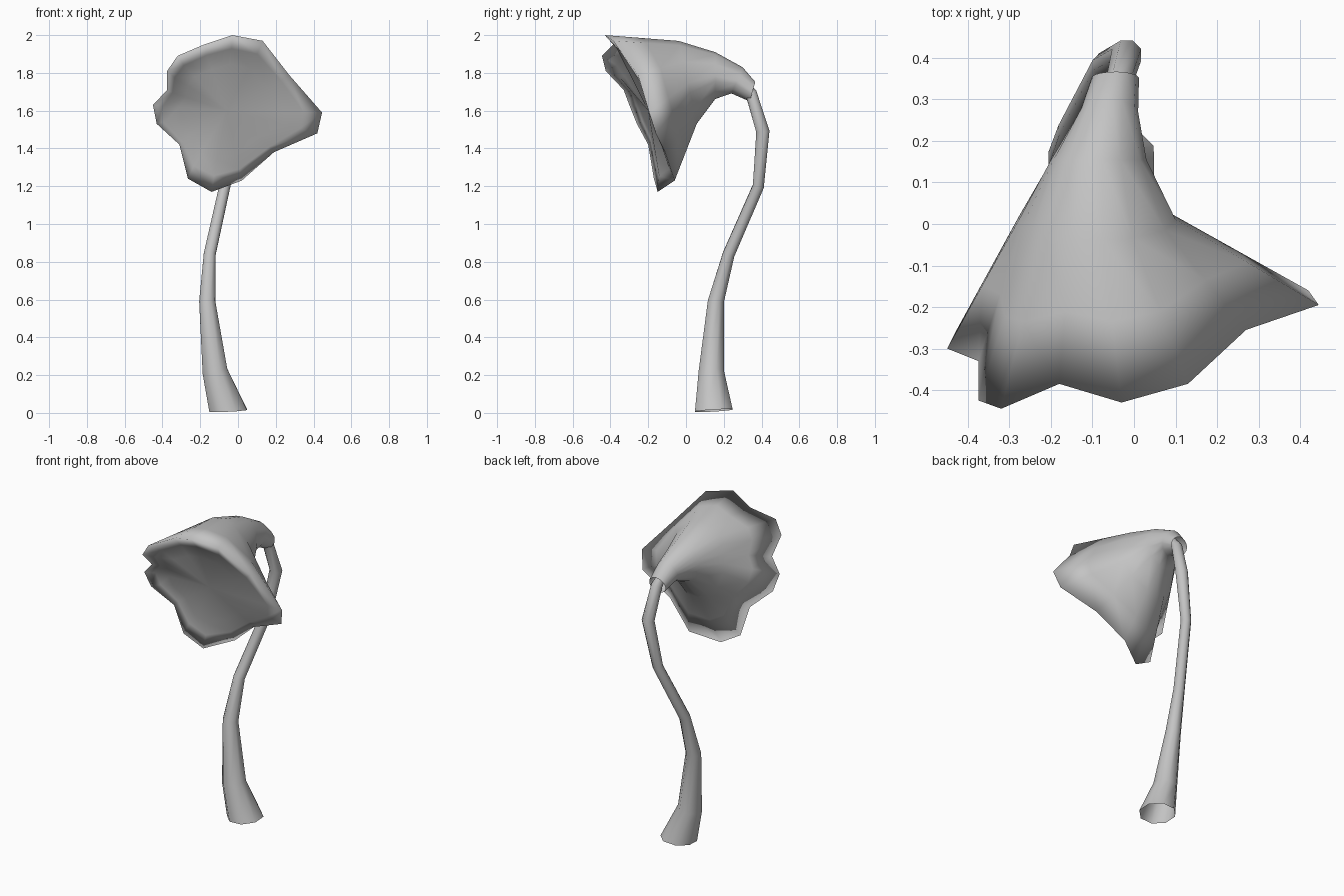
import bpy, bmesh, math
from mathutils import Vector

cube = bpy.data.objects.get("Cube")
if cube:
    bpy.data.objects.remove(cube, do_unlink=True)

GREY = (0.55, 0.55, 0.55, 1)
mat = bpy.data.materials.new("plain grey")
mat.use_nodes = True
mat.diffuse_color = GREY
bsdf = next(n for n in mat.node_tree.nodes if n.type == 'BSDF_PRINCIPLED')
bsdf.inputs["Base Color"].default_value = GREY
bsdf.inputs["Roughness"].default_value = 0.8


def loft(name, rings, tip=None):
    """Smooth skin through equal-length closed rings, optionally closed by a fan to a tip."""
    bm = bmesh.new()
    loops = [[bm.verts.new(p) for p in ring] for ring in rings]
    n = len(loops[0])
    for a, b in zip(loops, loops[1:]):
        for i in range(n):
            j = (i + 1) % n
            bm.faces.new((a[i], a[j], b[j], b[i]))
    if tip:
        end = bm.verts.new(tip)
        for i in range(n):
            bm.faces.new((loops[-1][i], loops[-1][(i + 1) % n], end))
    for f in bm.faces:
        f.smooth = True
    bmesh.ops.recalc_face_normals(bm, faces=bm.faces)
    me = bpy.data.meshes.new(name)
    bm.to_mesh(me)
    bm.free()
    me.materials.append(mat)
    ob = bpy.data.objects.new(name, me)
    bpy.context.collection.objects.link(ob)


# Stem: hollow tapering tube along a bent path (x, y, z, radius)
path = [(-.052, .147, .012, .108), (-.122, .134, .22, .072), (-.163, .158, .59, .046),
        (-.15, .226, .84, .034), (-.07, .383, 1.2, .032), (-.018, .407, 1.49, .038),
        (-.035, .345, 1.69, .033), (-.045, .3, 1.75, .025)]
points = [Vector(p[:3]) for p in path]
SIDES = 8
stem_rings = []
for k, c in enumerate(points):
    if k == 0:
        axis = Vector((-.05, -.06, 1)).normalized()
    else:
        nxt = points[min(k + 1, len(points) - 1)]
        axis = ((c - points[k - 1]).normalized() + (nxt - c).normalized()).normalized()
    u = Vector((0, 1, 0)).cross(axis).normalized()
    v = axis.cross(u)
    r = path[k][3]
    stem_rings.append([c + r * (u * math.cos(t) + v * math.sin(t))
                       for t in (math.tau * (i + .5) / SIDES for i in range(SIDES))])
loft("stem", stem_rings)

# Blossom: oval rings from the neck that open out into a ragged lobed rim
rim = [Vector(p) for p in (
    (-.03, -.43, 2), (.13, -.385, 1.97), (.27, -.255, 1.79), (.445, -.195, 1.59),
    (.42, -.16, 1.48), (.19, -.11, 1.38), (.02, -.06, 1.23), (-.14, -.15, 1.17),
    (-.265, -.17, 1.24), (-.31, -.2, 1.42), (-.43, -.26, 1.53), (-.45, -.3, 1.63),
    (-.375, -.33, 1.71), (-.375, -.425, 1.81), (-.32, -.445, 1.89), (-.18, -.385, 1.95))]
angles = [math.atan2(p.z - 1.6, p.x + .06) for p in rim]


def oval(centre, width, height, tilt):
    x, y, z = centre
    return [Vector((x + width * math.cos(a), y + tilt * math.sin(a), z + height * math.sin(a)))
            for a in angles]


throat = oval((-.09, .01, 1.75), .19, .22, -.05)
flare = [a.lerp(b, .5) for a, b in zip(throat, rim)]

# Face of the blossom: a shallow dished floor just behind the rim
heart = Vector((-.06, -.2, 1.6))
floor = [p.lerp(q, .4) for p, q in zip(rim, oval(heart, .26, .22, -.07))]
floor_edge = [p.lerp(heart, .25) for p in floor]

loft("blossom", [
    oval((-.045, .352, 1.7), .057, .052, .015),
    oval((-.06, .27, 1.76), .07, .07, .03),
    oval((-.085, .155, 1.785), .115, .125, 0),
    throat, flare, rim, floor, floor_edge], tip=heart)
